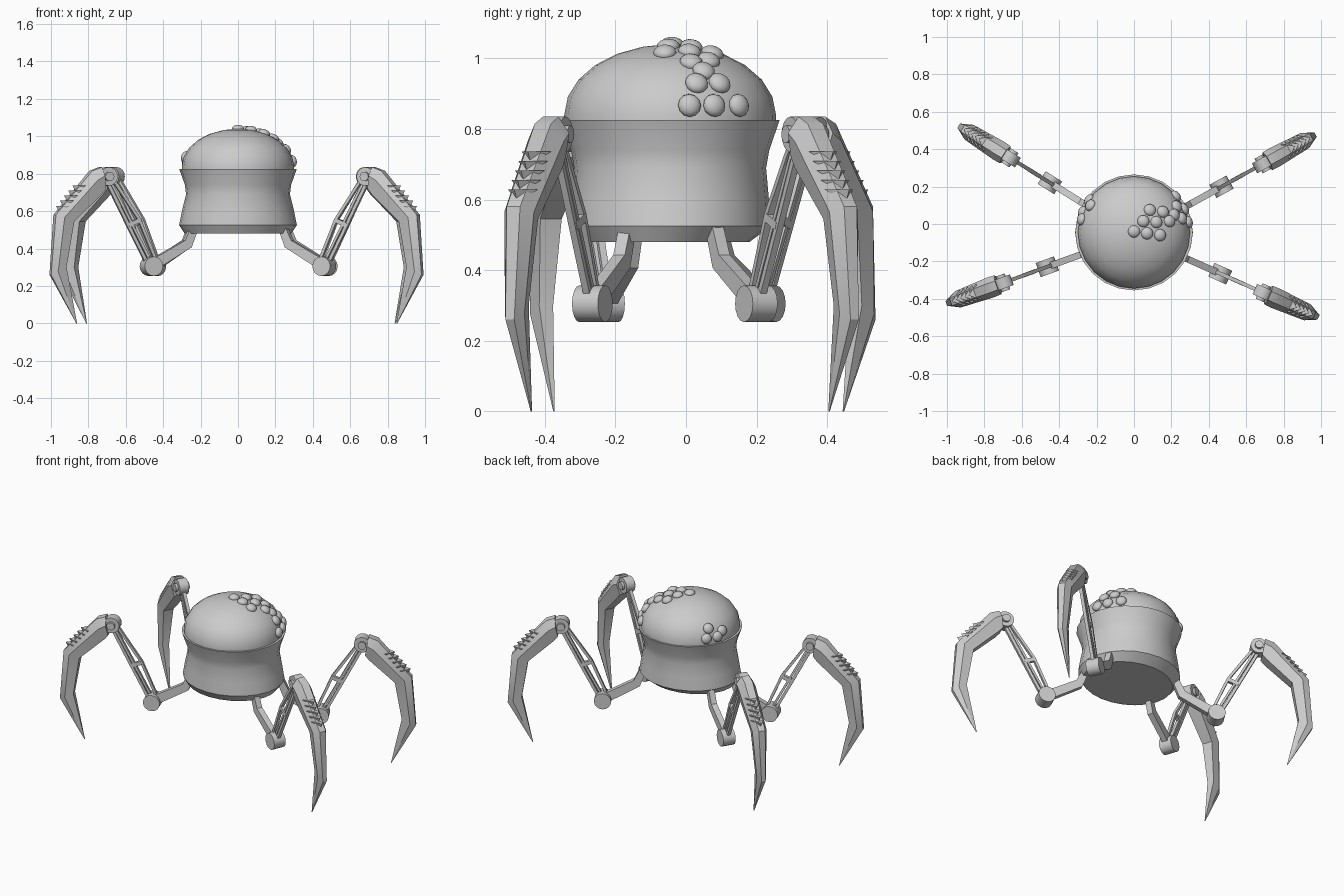
import bpy, bmesh
from math import sin, cos, pi, radians, sqrt
from mathutils import Matrix, Vector

if "Cube" in bpy.data.objects:
    bpy.data.objects.remove(bpy.data.objects["Cube"])

CY = -0.045          # body centre in y
R, H, Z0 = 0.30, 0.20, 0.84   # dome ellipsoid


def finish(name, bm, mat=None, angle=35):
    bmesh.ops.recalc_face_normals(bm, faces=bm.faces)
    me = bpy.data.meshes.new(name)
    bm.to_mesh(me)
    bm.free()
    ob = bpy.data.objects.new(name, me)
    bpy.context.collection.objects.link(ob)
    if mat:
        ob.matrix_world = mat
    bpy.ops.object.select_all(action='DESELECT')
    ob.select_set(True)
    bpy.context.view_layer.objects.active = ob
    bpy.ops.object.shade_smooth_by_angle(angle=radians(angle))
    return ob


def skin(bm, rings):
    """Bridge equal-length point rings and cap both ends."""
    vs = [[bm.verts.new(p) for p in ring] for ring in rings]
    n = len(vs[0])
    for a, b in zip(vs, vs[1:]):
        for i in range(n):
            j = (i + 1) % n
            bm.faces.new((a[i], a[j], b[j], b[i]))
    bm.faces.new(vs[0])
    bm.faces.new(vs[-1])


def loft(name, rings, mat=None, angle=35):
    bm = bmesh.new()
    skin(bm, rings)
    return finish(name, bm, mat, angle)


def ellipse(rx, ry, cy, z, n=24):
    return [(rx * cos(2 * pi * i / n), cy + ry * sin(2 * pi * i / n), z) for i in range(n)]


def bar_rings(path):
    """Square-section bar in the leg plane; path rows are r, z, half height, half width."""
    pts = [Vector((p[0], 0, p[1])) for p in path]
    rings = []
    for i, p in enumerate(pts):
        d = (pts[min(i + 1, len(pts) - 1)] - pts[max(i - 1, 0)]).normalized()
        n = Vector((-d.z, 0, d.x)) * path[i][2]
        t = Vector((0, path[i][3], 0))
        rings.append([p + n + t, p - n + t, p - n - t, p + n - t])
    return rings


def pin(bm, r, z, rad, length, n=16):
    """Cylinder lying across the leg plane."""
    m = Matrix.Translation((r, 0, z)) @ Matrix.Rotation(pi / 2, 4, 'X')
    bmesh.ops.create_cone(bm, cap_ends=True, segments=n, radius1=rad,
                          radius2=rad, depth=length, matrix=m)


# Body: lower shell with a waist and a flared collar, then the dome
shell = [(.48, .285, .24, -.06), (.525, .315, .285, CY), (.60, .300, .28, CY),
         (.69, .278, .272, CY), (.74, .284, .281, CY), (.825, .314, .31, CY)]
loft("body_shell", [ellipse(rx, ry, cy, z) for z, rx, ry, cy in shell])
dome = [(R, .81)] + [(R * cos(a), Z0 + H * sin(a)) for a in
                     [radians(d) for d in (0, 15, 30, 45, 60, 75, 87)]]
loft("body_dome", [ellipse(r, r, CY, z) for r, z in dome], angle=50)

# Eyes: flattened beads sitting on the dome
top_eyes = [(.085, .075), (.155, .065), (.05, .015), (.12, .01), (.19, .015),
            (0, -.04), (.07, -.05), (.14, -.06), (.215, .05)]
side_eyes = [(1, .03, .93), (1, .095, .93), (1, .01, .867), (1, .08, .867), (1, .15, .867),
             (-1, .13, .865), (-1, .065, .865), (-1, .10, .92), (-1, .025, .89)]
eyes = []
for x, y in top_eyes:
    q = 1 - (x * x + (y - CY) ** 2) / R ** 2
    eyes.append(Vector((x, y, Z0 + H * sqrt(q))))
for s, y, z in side_eyes:
    q = R * R * (1 - ((z - Z0) / H) ** 2) - (y - CY) ** 2
    eyes.append(Vector((s * sqrt(q), y, z)))
bm = bmesh.new()
for p in eyes:
    nrm = Vector((p.x / R ** 2, (p.y - CY) / R ** 2, (p.z - Z0) / H ** 2)).normalized()
    m = Matrix.Translation(p) @ nrm.to_track_quat('Z', 'Y').to_matrix().to_4x4() \
        @ Matrix.Diagonal((1, 1, .65, 1))
    bmesh.ops.create_uvsphere(bm, u_segments=12, v_segments=8, radius=.033, matrix=m)
finish("eyes", bm, angle=60)


def claw_ring(outer, inner, w):
    """Six-sided claw section between an outer and an inner point."""
    o, i = Vector((outer[0], 0, outer[1])), Vector((inner[0], 0, inner[1]))
    t = Vector((0, w, 0))
    mid = o.lerp(i, .4)
    return [o + t * .45, mid + t, i + t * .7, i - t * .7, mid - t, o - t * .45]


def leg(name, angle, shift):
    a = radians(angle)
    mat = Matrix.Translation((shift * cos(a), -.06 + shift * sin(a), 0)) \
        @ Matrix.Rotation(a, 4, 'Z')
    # Hip arm
    loft(name + "_hip_arm", bar_rings([(.255, .53, .02, .018), (.300, .425, .026, .018),
                                       (.44, .345, .028, .018), (.505, .31, .03, .018)]), mat, 20)
    # Lower joint
    bm = bmesh.new()
    pin(bm, .505, .305, .052, .08)
    finish(name + "_lower_joint", bm, mat)
    # Strut pair with cross links
    bm = bmesh.new()
    skin(bm, bar_rings([(.480, .335, .008, .010), (.575, .555, .008, .010), (.735, .785, .008, .010)]))
    skin(bm, bar_rings([(.505, .32, .007, .010), (.745, .77, .007, .010)]))
    skin(bm, bar_rings([(.535, .33, .009, .010), (.635, .52, .009, .010), (.765, .77, .009, .010)]))
    skin(bm, bar_rings([(.575, .55, .012, .011), (.637, .525, .012, .011)]))
    finish(name + "_struts", bm, mat, 20)
    # Knee
    bm = bmesh.new()
    pin(bm, .757, .785, .05, .06)
    pin(bm, .757, .785, .025, .09, 12)
    finish(name + "_knee", bm, mat)
    # Claw
    loft(name + "_claw", [claw_ring((.795, .835), (.775, .72), .054),
                          claw_ring((.85, .815), (.80, .69), .056),
                          claw_ring((1.055, .58), (.955, .545), .046),
                          claw_ring((1.08, .26), (.995, .30), .03),
                          claw_ring((.932, 0), (.928, 0), .002)], mat, 30)
    # Barbs along the outer edge of the claw
    bm = bmesh.new()
    for k in range(5):
        f = .36 + .115 * k
        r, z = .85 + .205 * f, .815 - .235 * f
        tip = bm.verts.new((r + .03, 0, z + .006))
        base = [bm.verts.new(p) for p in ((r - .03, .046, z + .006), (r - .03, -.046, z + .006),
                                          (r + .01, 0, z - .03))]
        for i in range(3):
            bm.faces.new((tip, base[i], base[(i + 1) % 3]))
        bm.faces.new(base)
    finish(name + "_barbs", bm, mat, 10)


for name, angle, shift in (("rear_right_leg", 29, .03), ("rear_left_leg", 148, .025),
                           ("front_left_leg", 200, -.012), ("front_right_leg", -24, 0)):
    leg(name, angle, shift)
